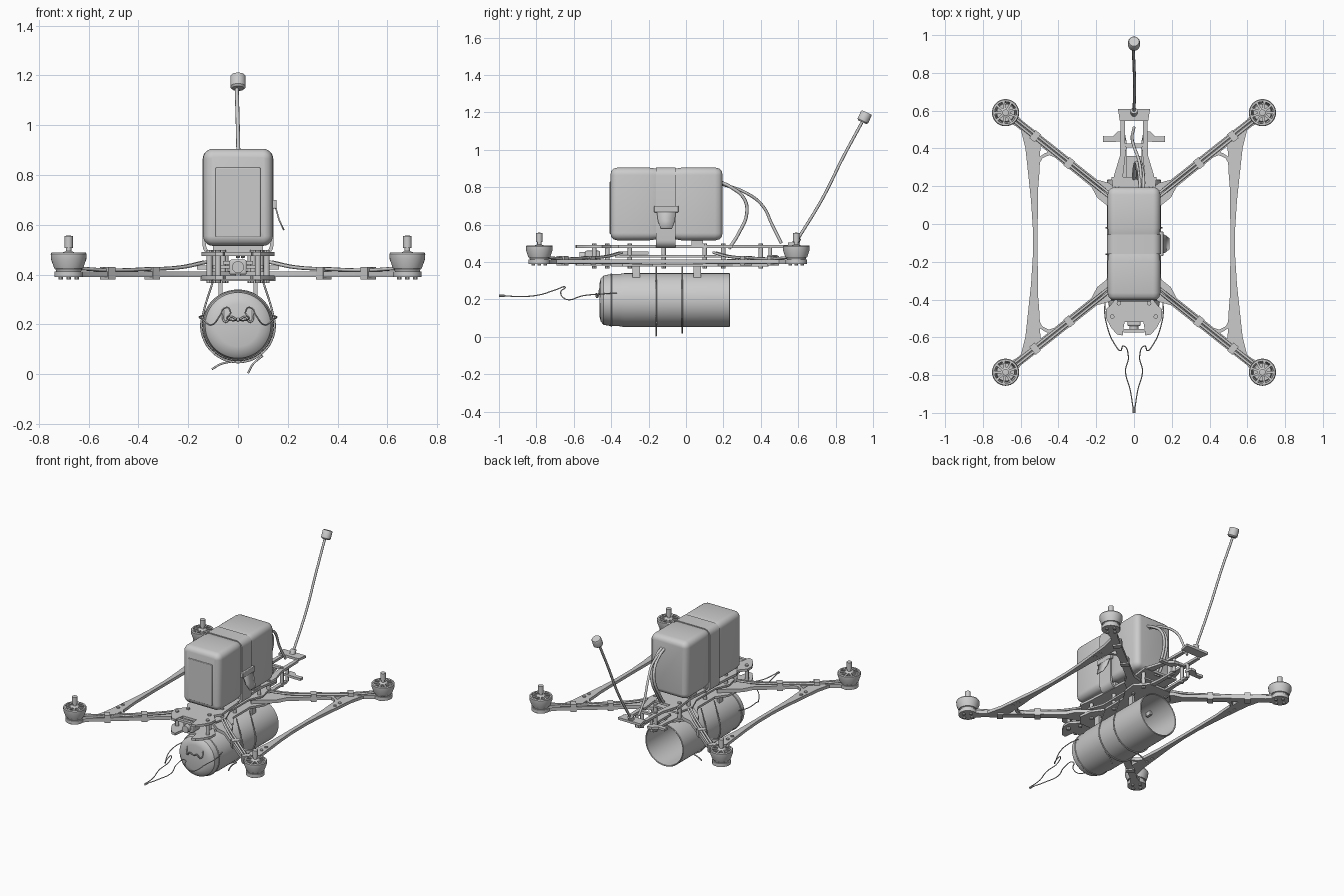
import bpy, bmesh, math
from mathutils import Vector, Matrix

YC = -0.0975  # y centre of the four-arm frame


def finish(name, bm, smooth=True, bevel=0):
    bmesh.ops.recalc_face_normals(bm, faces=bm.faces)
    me = bpy.data.meshes.new(name)
    bm.to_mesh(me)
    bm.free()
    ob = bpy.data.objects.new(name, me)
    bpy.context.collection.objects.link(ob)
    if bevel:
        m = ob.modifiers.new("bevel", 'BEVEL')
        m.width, m.segments = bevel, 3
    if smooth:
        bpy.ops.object.select_all(action='DESELECT')
        ob.select_set(True)
        bpy.context.view_layer.objects.active = ob
        bpy.ops.object.shade_smooth_by_angle(angle=math.radians(35))
    return ob


def prism(name, pts, z0, z1):
    bm = bmesh.new()
    f = bm.faces.new([bm.verts.new((x, y, z0)) for x, y in pts])
    r = bmesh.ops.extrude_face_region(bm, geom=[f])
    bmesh.ops.translate(bm, vec=(0, 0, z1 - z0),
                        verts=[v for v in r['geom'] if isinstance(v, bmesh.types.BMVert)])
    return finish(name, bm)


def sym_prism(name, half, z0, z1):
    return prism(name, half + [(-x, y) for x, y in reversed(half)], z0, z1)


def box(name, x0, x1, y0, y1, z0, z1, bevel=0):
    bm = bmesh.new()
    bmesh.ops.create_cube(bm, size=1)
    for v in bm.verts:
        v.co = ((x0 + x1) / 2 + v.co.x * (x1 - x0), (y0 + y1) / 2 + v.co.y * (y1 - y0),
                (z0 + z1) / 2 + v.co.z * (z1 - z0))
    return finish(name, bm, bevel > 0, bevel)


def lathe(name, prof, origin, axis=(0, 0, 1), n=32):
    # prof is a list of (radius, distance along the axis)
    bm = bmesh.new()
    vs = [bm.verts.new((r, 0, h)) for r, h in prof]
    es = [bm.edges.new(p) for p in zip(vs, vs[1:])]
    bmesh.ops.spin(bm, geom=vs + es, cent=(0, 0, 0), axis=(0, 0, 1), angle=2 * math.pi,
                   steps=n, use_duplicate=False)
    bmesh.ops.remove_doubles(bm, verts=bm.verts, dist=1e-5)
    rot = Vector((0, 0, 1)).rotation_difference(Vector(axis)).to_matrix().to_4x4()
    bm.transform(Matrix.Translation(origin) @ rot)
    return finish(name, bm)


def rod(name, a, b, r, n=16):
    d = Vector(b) - Vector(a)
    return lathe(name, [(0, 0), (r, 0), (r, d.length), (0, d.length)], a, d.normalized(), n)


def wire(name, pts, r, cyclic=False):
    cu = bpy.data.curves.new(name, 'CURVE')
    cu.dimensions, cu.bevel_depth, cu.bevel_resolution = '3D', r, 2
    cu.resolution_u, cu.use_fill_caps = 6, True
    s = cu.splines.new('BEZIER')
    s.bezier_points.add(len(pts) - 1)
    for p, co in zip(s.bezier_points, pts):
        p.co = co
        p.handle_left_type = p.handle_right_type = 'AUTO'
    s.use_cyclic_u = cyclic
    ob = bpy.data.objects.new(name, cu)
    bpy.context.collection.objects.link(ob)
    return ob


# Arms, motors and cables, repeated for the four corners
M = Vector((0.68, 0.687))
D = (M - Vector((0.15, 0.265))).normalized()
N = Vector((-D.y, D.x))
a0 = math.atan2(D.y, D.x)
for sx in (1, -1):
    for sy in (1, -1):
        def P(x, y):
            return (sx * x, YC + sy * y)

        def L(t, o, z):  # point along the arm, t back from the motor, o sideways
            q = M - D * t + N * o
            return P(*q) + (z,)
        tag = ("right" if sx > 0 else "left") + ("_rear" if sy > 0 else "_front")
        pts = [M + 0.058 * Vector((math.cos(a0 + math.radians(k)), math.sin(a0 + math.radians(k))))
               for k in range(-150, 151, 20)]
        pts += [M - D * 0.60 + N * 0.024, M - D * 0.66 + N * 0.05, M - D * 0.82 + N * 0.05,
                M - D * 0.82 - N * 0.05, M - D * 0.66 - N * 0.05, M - D * 0.60 - N * 0.024]
        pts.insert(-6, M - D * 0.09 + N * 0.022)
        pts.append(M - D * 0.09 - N * 0.022)
        prism("arm_" + tag, [P(*p) for p in pts], 0.39, 0.413)
        for o in (-0.009, 0.009):
            wire("motor_cable_" + tag, [L(0.05, o, 0.425), L(0.2, o, 0.418), L(0.4, o, 0.422),
                                        L(0.58, o, 0.43), L(0.7, o, 0.45)], 0.007)
        for t in (0.2, 0.43):
            w = 0.027
            prism("arm_clamp_" + tag, [L(t + e, f, 0)[:2] for e, f in
                  ((-.018, -w), (.018, -w), (.018, w), (-.018, w))], 0.381, 0.431)
        o = P(*M) + (0,)
        lathe("motor_bell_" + tag, [(0.052, 0.425), (0.058, 0.425), (0.071, 0.462), (0.072, 0.483),
              (0.068, 0.489), (0.058, 0.489), (0.058, 0.462), (0.05, 0.44), (0.052, 0.425)], o)
        lathe("motor_stator_" + tag, [(0, 0.413), (0.05, 0.413), (0.053, 0.422), (0.047, 0.43),
              (0.047, 0.47), (0, 0.47)], o)
        lathe("motor_shaft_" + tag, [(0, 0.47), (0.026, 0.47), (0.026, 0.488), (0.011, 0.494), (0.011, 0.507),
              (0.017, 0.507), (0.017, 0.555), (0, 0.557)], o, n=20)
        for k in range(9):
            a = k * math.tau / 9
            c, s = Vector((math.cos(a), math.sin(a))), Vector((-math.sin(a), math.cos(a))) * 0.006
            prism("motor_spoke", [P(*(M + q)) for q in (c * .02 + s, c * .062 + s, c * .062 - s, c * .02 - s)],
                  0.478, 0.488)
        for k in range(4):
            a = k * math.pi / 2
            x, y = o[0] + 0.032 * math.cos(a), o[1] + 0.032 * math.sin(a)
            rod("motor_screw", (x, y, 0.38), (x, y, 0.392), 0.009, 10)
        # curved gusset between the side brace and the arm
        outer = [(0.515, 0.36), (0.505, 0.41), (0.485, 0.445), (0.45, 0.462), (0.41, 0.448)]
        inner = [(0.44, 0.485), (0.475, 0.47), (0.505, 0.45), (0.53, 0.42)]
        prism("brace_gusset_" + tag, [P(*p) for p in outer + inner], 0.392, 0.412)
        for y in (0.37, 0.42):
            x, y = P(0.54, y)
            rod("brace_screw", (x, y, 0.388), (x, y, 0.419), 0.010, 12)
    # Long side brace joining the arm tips
    out = [(0.60, 0.60), (0.575, 0.50), (0.562, 0.38), (0.545, 0.22), (0.536, 0.08)]
    inn = [(0.51, 0.08), (0.508, 0.28), (0.50, 0.38), (0.495, 0.52)]
    loop = out + [(x, -y) for x, y in reversed(out)] + [(x, -y) for x, y in reversed(inn)] + inn[::1]
    prism("side_brace", [(sx * x, YC + y) for x, y in loop], 0.392, 0.412)

# Main body plates
sym_prism("bottom_plate", [(0, -0.40), (0.10, -0.40), (0.15, -0.34), (0.14, -0.25), (0.09, -0.18), (0.09, 0.0),
                           (0.14, 0.08), (0.15, 0.17), (0.10, 0.22), (0.08, 0.25), (0, 0.25)][1:-1], 0.375, 0.39)
sym_prism("middle_plate", [(0.10, -0.38), (0.12, -0.30), (0.08, -0.2), (0.08, 0.0), (0.12, 0.1), (0.09, 0.22)],
          0.425, 0.437)
sym_prism("top_plate", [(0.09, -0.42), (0.13, -0.36), (0.12, -0.25), (0.10, 0.1), (0.12, 0.25)], 0.474, 0.49)
nose = [(0.0, -0.40), (0.10, -0.40), (0.125, -0.43), (0.147, -0.45), (0.147, -0.50), (0.12, -0.55),
        (0.09, -0.585), (0.06, -0.59), (0.055, -0.55), (0.05, -0.52), (0.0, -0.52)]
for z in (0.38, 0.474):
    sym_prism("nose_plate", nose[1:-1], z, z + 0.016)
box("nose_crossbar", -0.055, 0.055, -0.575, -0.555, 0.474, 0.49)
# Standoffs between the plates
for x in (-1, 1):
    for px, y in ((0.115, -0.49), (0.08, -0.42), (0.09, -0.3), (0.06, -0.12), (0.09, 0.1), (0.09, 0.2), (0.05, 0.4)):
        rod("standoff", (x * px, y, 0.385), (x * px, y, 0.48), 0.012, 12)
        rod("standoff_screw", (x * px, y, 0.366), (x * px, y, 0.378), 0.012, 8)
        rod("standoff_screw", (x * px, y, 0.488), (x * px, y, 0.499), 0.012, 8)
    # Rear rails, upper and lower
    prism("upper_rear_rail", [(x * a, b) for a, b in ((0.065, 0.2), (0.105, 0.2), (0.105, 0.26), (0.075, 0.36),
          (0.07, 0.55), (0.048, 0.55), (0.046, 0.36))], 0.476, 0.492)
    prism("lower_rear_rail", [(x * a, b) for a, b in ((0.04, 0.2), (0.08, 0.2), (0.065, 0.32), (0.065, 0.44),
          (0.04, 0.44))], 0.377, 0.392)
    prism("rear_wing", [(x * a, b) for a, b in ((0.04, 0.44), (0.1, 0.435), (0.165, 0.435), (0.165, 0.465),
          (0.12, 0.462), (0.09, 0.50), (0.075, 0.50), (0.09, 0.462), (0.09, 0.45), (0.075, 0.40), (0.09, 0.40),
          (0.105, 0.435))][:2] + [(x * a, b) for a, b in ((0.165, 0.435), (0.165, 0.465), (0.115, 0.462),
          (0.085, 0.49), (0.05, 0.49))], 0.42, 0.436)
    rod("tail_standoff", (x * 0.055, 0.45, 0.385), (x * 0.055, 0.45, 0.48), 0.010, 12)
    # Hangers and thin ties holding the canister
    for y in (-0.265, 0.06):
        box("canister_hanger", x * 0.07 - 0.008, x * 0.07 + 0.008, y - 0.02, y + 0.02, 0.29, 0.38)
sym_prism("tail_plate", [(0.075, 0.545), (0.085, 0.61)], 0.489, 0.505)
box("tail_crossbar", -0.07, 0.07, 0.405, 0.425, 0.474, 0.49)
box("rear_board", -0.04, 0.04, 0.22, 0.36, 0.40, 0.415)
box("flight_board", -0.06, 0.06, -0.36, -0.2, 0.44, 0.455)
box("front_camera", -0.035, 0.035, -0.54, -0.46, 0.40, 0.46, 0.008)
rod("camera_lens", (0, -0.53, 0.43), (0, -0.57, 0.43), 0.024, 20)


# Battery pack lofted along y from rounded rectangles, with a waist under the strap
def loft(name, secs, hw, zc, hh, rad, cap=True):
    bm = bmesh.new()
    rings = []
    for y, d in secs:
        ring = []
        for qx, qz, st in ((1, 1, 0), (-1, 1, 90), (-1, -1, 180), (1, -1, 270)):
            for k in range(7):
                a = math.radians(st + k * 15)
                ring.append(bm.verts.new((qx * (hw - rad) + (rad - d) * math.cos(a), y,
                                          zc + qz * (hh - rad) + (rad - d) * math.sin(a))))
        rings.append(ring)
    for r, q in zip(rings, rings[1:]):
        for i in range(28):
            bm.faces.new((r[i], r[(i + 1) % 28], q[(i + 1) % 28], q[i]))
    if cap:
        bm.faces.new(rings[0])
        bm.faces.new(rings[-1])
    return finish(name, bm)


loft("battery_pack", [(-0.403, 0.033), (-0.398, 0.017), (-0.385, 0.005), (-0.365, 0.0), (-0.2, 0.0), (-0.165, 0.005),
     (-0.14, 0.012), (-0.08, 0.012), (-0.05, 0.005), (-0.02, 0.0), (0.155, 0.0), (0.178, 0.006), (0.19, 0.018),
     (0.194, 0.033)], 0.14, 0.71, 0.195, 0.04)
loft("battery_strap", [(-0.16, 0.012), (-0.16, -0.002), (-0.055, -0.002), (-0.055, 0.012)], 0.14, 0.69, 0.213, 0.04,
     False)
box("battery_front_panel", -0.09, 0.09, -0.409, -0.40, 0.55, 0.83, 0.004)
for y in (-0.09, 0.06):
    box("battery_pad", -0.1, 0.1, y - 0.03, y + 0.03, 0.488, 0.525)
# Strap buckle and loose end
box("strap_buckle", 0.135, 0.155, -0.17, -0.04, 0.665, 0.70, 0.004)
bm = bmesh.new()
path = [(0.148, 0.69, 0.05), (0.157, 0.66, 0.05), (0.168, 0.62, 0.045), (0.187, 0.58, 0.03)]
rows = [[bm.verts.new((x + dx, -0.105 + s * w, z)) for s in (-1, 1)] for x, z, w in path for dx in (0,)]
for r, q in zip(rows, rows[1:]):
    bm.faces.new((r[0], r[1], q[1], q[0]))
flap = finish("strap_tail", bm)
flap.modifiers.new("thickness", 'SOLIDIFY').thickness = 0.006

# Canister with a rounded nose and an open rear
lathe("canister", [(0, -0.463), (0.085, -0.463), (0.115, -0.456), (0.132, -0.44), (0.139, -0.40), (0.139, -0.36),
      (0.144, -0.33), (0.144, 0.232), (0.140, 0.235), (0.136, 0.232), (0.136, -0.36), (0, -0.40)],
      (0, 0, 0.196), (0, 1, 0), 48)
for y, tail in ((-0.16, [(0.10, 0.075), (0.06, 0.04), (0.04, 0.004)]),
                (-0.02, [(-0.02, 0.052), (-0.07, 0.04), (-0.105, 0.02)])):
    arc = [(0.148 * math.sin(math.radians(a)), y, 0.196 - 0.148 * math.cos(math.radians(a)))
           for a in range(-110, 111, 20)]
    wire("canister_tie", [(-0.10, y, 0.375)] + arc + [(0.10, y, 0.375)], 0.004)
    wire("tie_tail", [(x, y, z) for x, z in tail], 0.004)
wire("nose_seam", [(0.139 * math.cos(a), -0.40, 0.196 + 0.139 * math.sin(a))
                   for a in [k * math.tau / 16 for k in range(16)]], 0.004, True)

# Thin leads ahead of the nose
for s in (-1, 1):
    wire("front_lead", [(s * x, y, z) for x, y, z in (
        (0.14, -0.37, 0.235), (0.155, -0.44, 0.23), (0.14, -0.55, 0.22), (0.10, -0.64, 0.20), (0.07, -0.67, 0.24),
        (0.055, -0.645, 0.265), (0.03, -0.70, 0.25), (0.045, -0.78, 0.225), (0.02, -0.88, 0.215),
        (0.004, -0.98, 0.22))], 0.003)
    wire("nose_lead", [(s * x, y, z) for x, y, z in ((0.06, -0.46, 0.26), (0.05, -0.475, 0.21),
                       (0.03, -0.48, 0.23), (0.0, -0.475, 0.215))], 0.004)
rod("lead_tip", (0, -0.97, 0.22), (0, -1.0, 0.22), 0.007, 10)

# Power cables behind the battery
for x in (0.03, 0.05):
    wire("power_cable", [(x, 0.18, 0.83), (x, 0.24, 0.80), (x - .01, 0.31, 0.74), (x - .02, 0.325, 0.66),
                         (x - .03, 0.28, 0.55), (x - .03, 0.23, 0.47)], 0.009)
wire("signal_cable", [(0.04, 0.18, 0.82), (0.03, 0.32, 0.77), (0.0, 0.41, 0.70), (-0.01, 0.46, 0.60),
                      (0.0, 0.51, 0.50)], 0.008)

# Antenna
rod("antenna_base", (0, 0.585, 0.50), (0, 0.60, 0.53), 0.018)
wire("antenna_stem", [(0, 0.59, 0.51), (0.003, 0.73, 0.74), (0.0, 0.84, 0.96), (-0.005, 0.94, 1.145)], 0.008)
lathe("antenna_cap", [(0, 0), (0.024, 0), (0.031, 0.008), (0.031, 0.052), (0.027, 0.058), (0, 0.058)],
      (0, 0.942, 1.147), Vector((0, 0.42, 0.9)).normalized())
